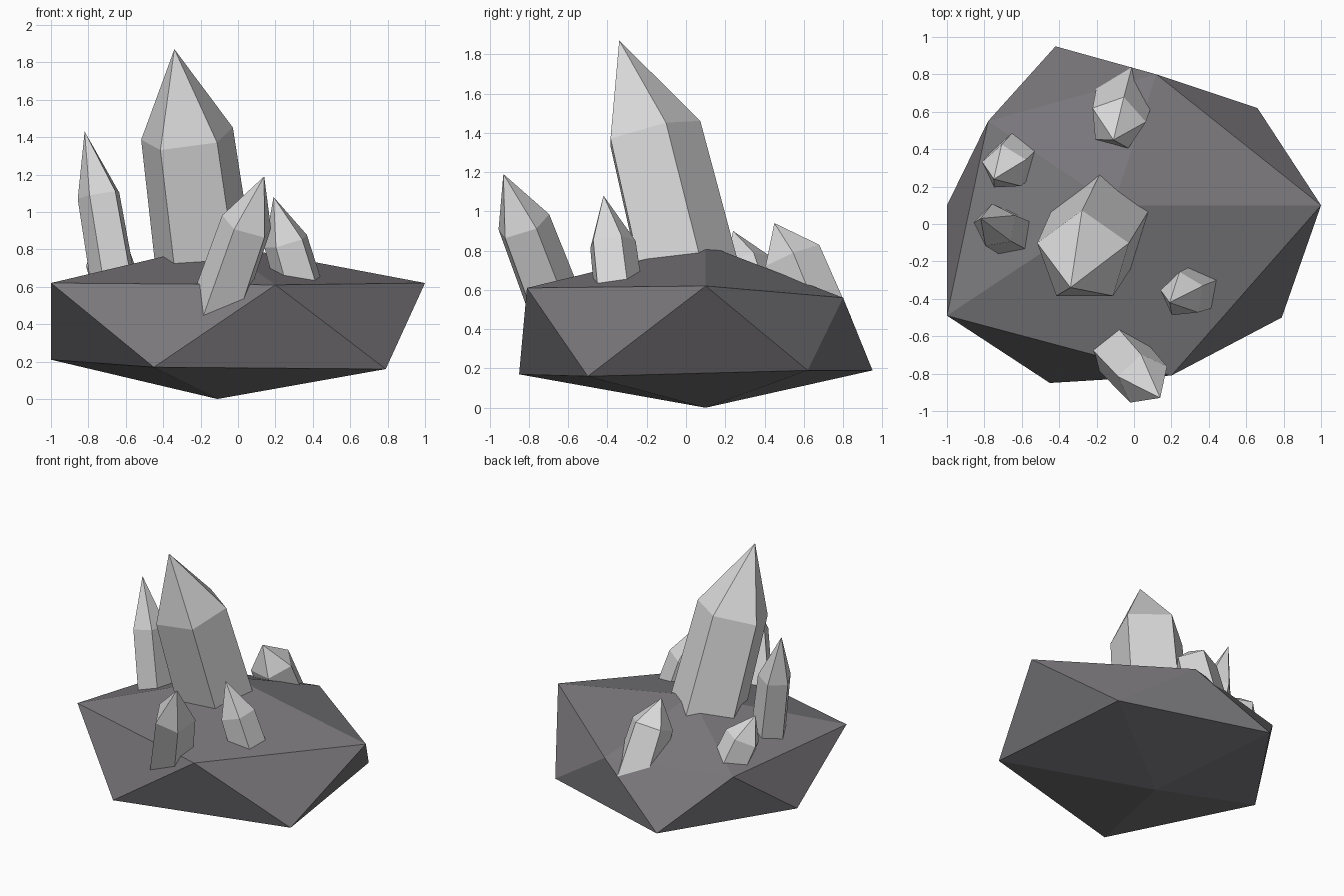
import bpy
import math
from mathutils import Vector

cube = bpy.data.objects.get("Cube")
if cube:
    bpy.data.objects.remove(cube, do_unlink=True)


def make_material(name, color):
    mat = bpy.data.materials.new(name)
    mat.use_nodes = True
    mat.diffuse_color = color
    mat.node_tree.nodes["Principled BSDF"].inputs["Base Color"].default_value = color
    return mat


def make_object(name, verts, faces, mat):
    mesh = bpy.data.meshes.new(name)
    mesh.from_pydata(verts, [], faces)
    mesh.materials.append(mat)
    obj = bpy.data.objects.new(name, mesh)
    bpy.context.collection.objects.link(obj)
    return obj


def crystal(name, tip, shoulder, base, radius, angle, mat, sides=5):
    """Leaning prism with a pointed end; angle turns its first corner."""
    tip, shoulder, base = Vector(tip), Vector(shoulder), Vector(base)
    axis = (shoulder - base).normalized()
    a = math.radians(angle)
    u = Vector((math.cos(a), math.sin(a), 0))
    u = (u - axis * u.dot(axis)).normalized()
    v = axis.cross(u)
    verts = []
    for center, r in ((base, radius * 1.08), (shoulder, radius)):
        for i in range(sides):
            t = math.tau * i / sides
            verts.append(center + (u * math.cos(t) + v * math.sin(t)) * r)
    verts.append(tip)
    faces = [tuple(reversed(range(sides)))]
    for i in range(sides):
        j = (i + 1) % sides
        faces.append((i, j, sides + j, sides + i))
        faces.append((sides + i, sides + j, 2 * sides))
    return make_object(name, verts, faces, mat)


rock_gray = make_material("dark gray rock", (0.19, 0.183, 0.195, 1))
crystal_gray = make_material("light gray crystal", (0.70, 0.70, 0.70, 1))

# Rock: uneven flattened icosahedron, two staggered rings and two poles
upper = [(1, 0.1, 0.62), (0.12, 0.8, 0.56), (-0.78, 0.55, 0.56),
         (-1, -0.49, 0.62), (0.2, -0.81, 0.61)]
lower = [(0.66, 0.62, 0.19), (-0.42, 0.95, 0.19), (-1, 0.1, 0.21),
         (-0.45, -0.85, 0.17), (0.79, -0.5, 0.16)]
poles = [(-0.11, 0.1, 0.83), (-0.11, 0.1, 0)]
rock_faces = []
for i in range(5):
    j = (i + 1) % 5
    rock_faces += [(i, j, 10), (i, 5 + i, j),
                   (j, 5 + i, 5 + j), (5 + j, 5 + i, 11)]
make_object("rock_base", upper + lower + poles, rock_faces, rock_gray)

# Crystals: tip, shoulder centre, buried base centre, radius, corner angle
crystals = {
    "main_crystal": ((-0.34, -0.34, 1.87), (-0.27, -0.18, 1.40),
                     (-0.15, 0.04, 0.50), 0.26, 90),
    "tall_side_crystal": ((-0.82, 0.03, 1.43), (-0.74, -0.01, 1.09),
                          (-0.64, -0.06, 0.50), 0.12, 100),
    "small_side_crystal": ((-0.75, 0.24, 0.90), (-0.69, 0.30, 0.74),
                           (-0.58, 0.41, 0.40), 0.13, 170),
    "back_crystal": ((-0.11, 0.45, 0.94), (-0.09, 0.54, 0.77),
                     (-0.05, 0.69, 0.40), 0.155, 5),
    "front_crystal": ((0.14, -0.93, 1.19), (0.05, -0.83, 0.93),
                      (-0.17, -0.59, 0.30), 0.145, -115),
    "right_crystal": ((0.19, -0.42, 1.08), (0.26, -0.38, 0.84),
                      (0.36, -0.34, 0.50), 0.125, 170),
}
for name, shape in crystals.items():
    crystal(name, *shape, crystal_gray)
